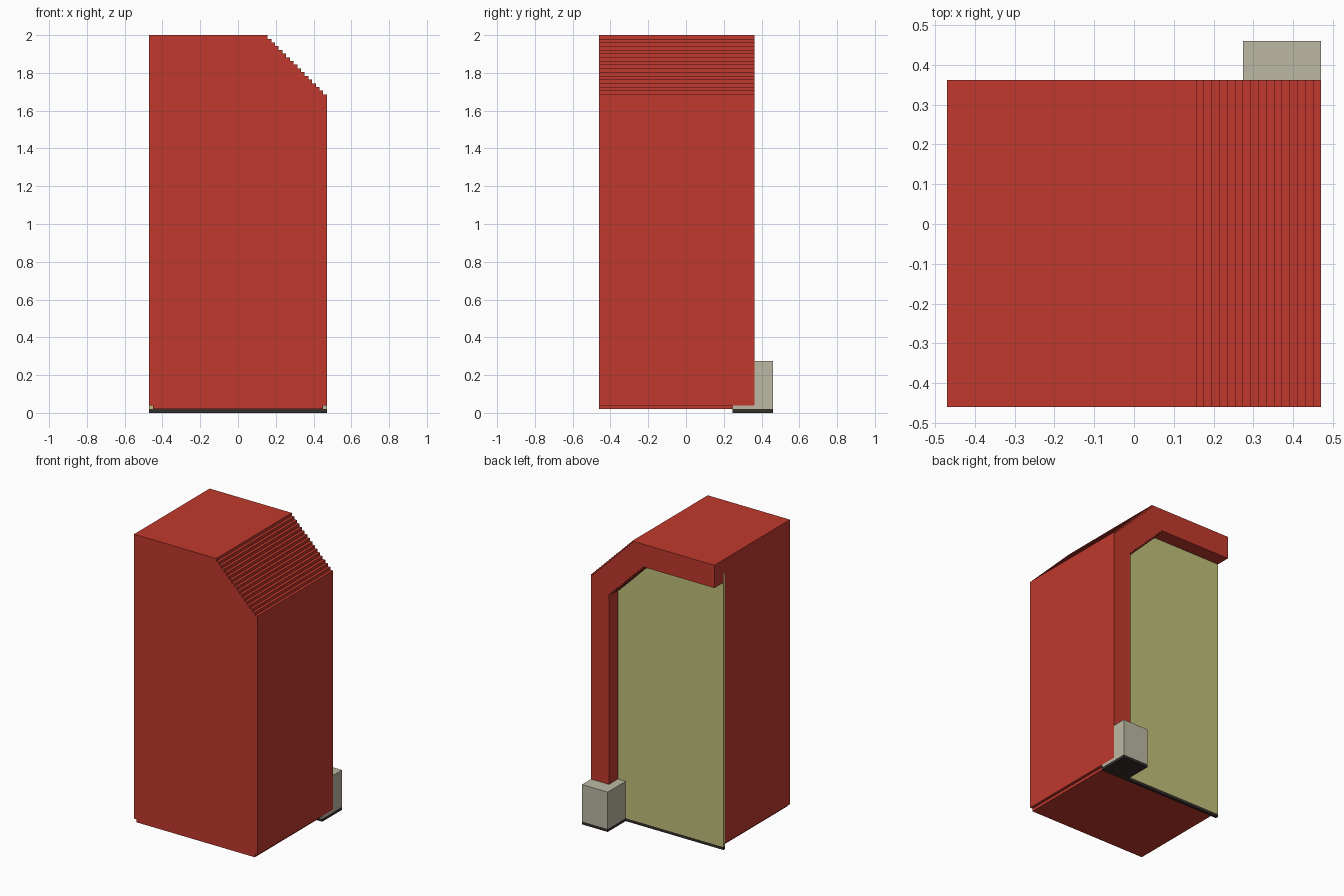
import bpy, bmesh

cube = bpy.data.objects.get("Cube")
if cube:
    bpy.data.objects.remove(cube)

U = 2 / 102            # one grid unit; the model is 48 x 47 x 102 units
W, D, H = 48, 47, 102


def material(name, r, g, b):
    lin = [((c / 255 + 0.055) / 1.055) ** 2.4 for c in (r, g, b)] + [1]
    m = bpy.data.materials.new(name)
    m.use_nodes = True
    m.diffuse_color = lin
    m.node_tree.nodes["Principled BSDF"].inputs["Base Color"].default_value = lin
    return m


red = material("brick_red", 192, 57, 45)
olive = material("olive", 193, 193, 122)
beige = material("stone_beige", 188, 185, 163)
dark = material("dark_base", 52, 46, 42)


def build(name, mat, prisms):
    """Extrude each (x, z) outline from y0 to y1, all in grid units."""
    bm = bmesh.new()
    for outline, y0, y1 in prisms:
        verts = [bm.verts.new(((x - W / 2) * U, (y0 - D / 2) * U, z * U)) for x, z in outline]
        face = bm.faces.new(verts)
        ext = bmesh.ops.extrude_face_region(bm, geom=[face])
        moved = [v for v in ext["geom"] if isinstance(v, bmesh.types.BMVert)]
        bmesh.ops.translate(bm, verts=moved, vec=(0, (y1 - y0) * U, 0))
    bmesh.ops.recalc_face_normals(bm, faces=bm.faces)
    mesh = bpy.data.meshes.new(name)
    bm.to_mesh(mesh)
    bm.free()
    mesh.materials.append(mat)
    obj = bpy.data.objects.new(name, mesh)
    bpy.context.collection.objects.link(obj)


def rect(x0, x1, z0, z1):
    return [(x0, z0), (x1, z0), (x1, z1), (x0, z1)]


def stairs(x, z, n):
    """Descending steps from (x, z), one unit each."""
    pts = [(x, z)]
    for i in range(n):
        pts += [(x + i, z - i - 1), (x + i + 1, z - i - 1)]
    return pts


outer = stairs(32, H, 16)


def arch(x, z, n):
    """Lintel, stepped shoulder and single column around an opening."""
    return [(0, z), (0, H)] + outer + [(W, 2), (x + n, 2)] + stairs(x, z, n)[::-1]


# Main block with a stepped corner and a small undercut along both sides
body = [(1, 1), (1, 2), (0, 2), (0, H)] + outer + [(W, 2), (W - 1, 2), (W - 1, 1)]
build("main_block", red, [(body, 0, 36)])

# Frame around the rear recess, with a thinner rim holding the panel
build("rear_frame", red, [(arch(28, 94, 13), 37, 42)])
build("panel_rim", red, [(arch(29, 97, 15), 36, 37)])

# Recessed rear panel
build("rear_panel", olive, [([(0, 1), (0, 97)] + stairs(29, 97, 15) + [(44, 1)], 36, 37)])

# Stone block wrapped around the foot of the column
build("column_foot", beige, [
    (rect(38, 48, 1, 14), 42, 47),
    (rect(38, 41, 1, 14), 37, 42),
    (rect(41, 48, 1, 2), 37, 42),
    (rect(44, 48, 1, 2), 36, 37),
])

# Dark base under the panel and the foot
build("base_strip", dark, [(rect(0, 48, 0, 1), 36, 37), (rect(38, 48, 0, 1), 37, 47)])
